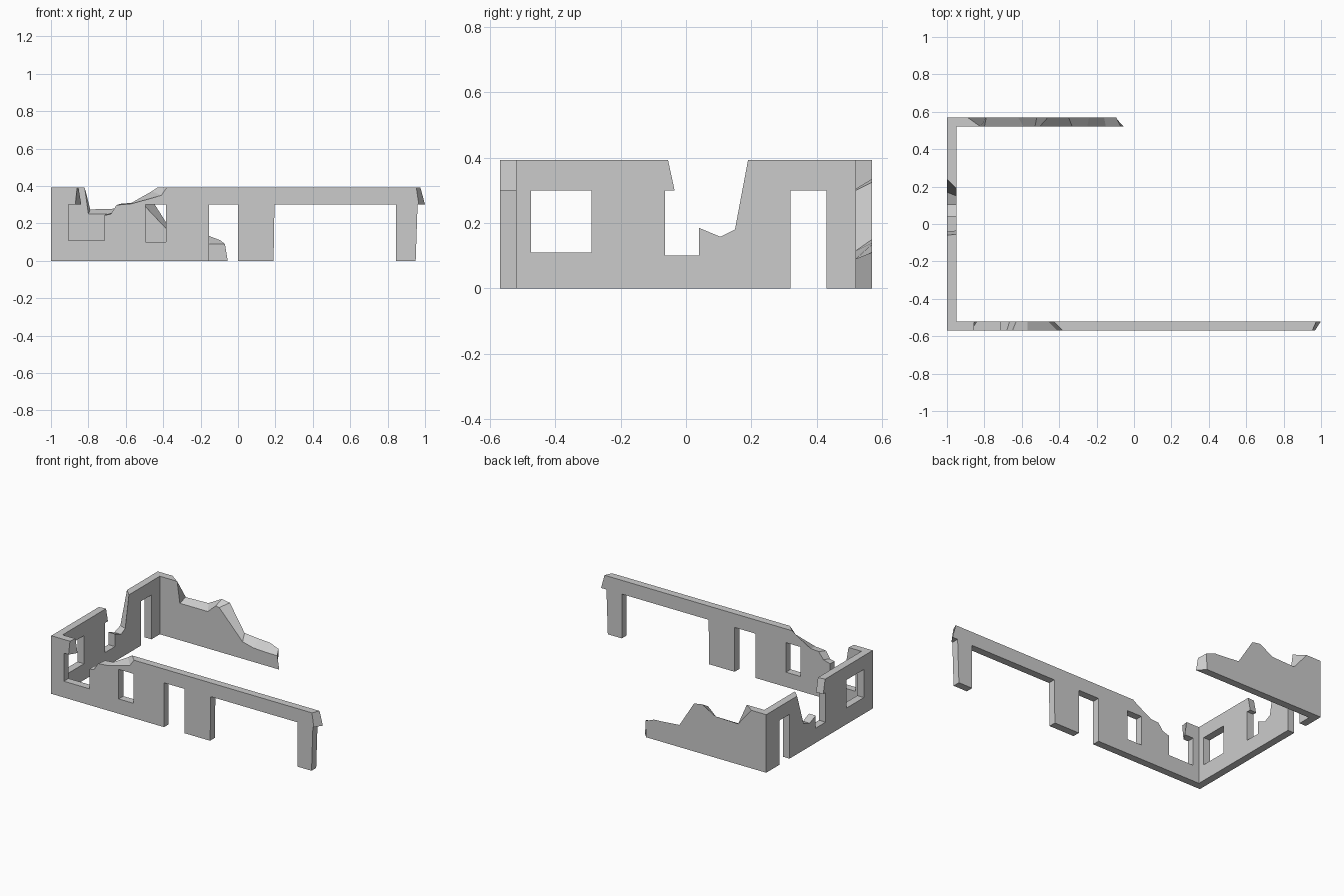
import bpy, bmesh

if "Cube" in bpy.data.objects:
    bpy.data.objects.remove(bpy.data.objects["Cube"])

H = 0.393            # wall height
XO, XI = -1.0, -0.95  # left wall, outside and inside face
YO, YI = 0.57, 0.52   # front/back walls, outside and inside face


def same(*pts):
    """Outline points shared by the outside and inside face."""
    return [(p, p) for p in pts]


def wall(bm, profile, place_out, place_in):
    """Loft between the outside and inside outline; mitred corner ends stay open."""
    outer = [bm.verts.new(place_out(*o)) for o, i in profile]
    inner = [bm.verts.new(place_in(*i)) for o, i in profile]
    bm.faces.new(outer)
    bm.faces.new(inner[::-1])
    n = len(profile)
    for k in range(n):
        m = (k + 1) % n
        at_corner = all(abs(v.co.x - XO) < 1e-5 and abs(abs(v.co.y) - YO) < 1e-5
                        for v in (outer[k], outer[m]))
        if not at_corner:
            bm.faces.new((outer[k], inner[k], inner[m], outer[m]))


# Front wall outline in (x, z): door, wide opening, broken end, crumbled window
front = ([((XO, 0), (XI, 0))]
         + same((-.155, 0), (-.155, .3), (0, .3), (0, 0), (.19, 0), (.195, .3),
                (.845, .3), (.845, 0), (.95, 0), (.96, .3))
         + [((.967, .3), (1.0, .3)), ((.953, H), (.975, H)),
            ((-.38, H), (-.43, H)), ((-.41, .35), (-.46, .372)),
            ((-.57, .305), (-.57, .31)), ((-.65, .298), (-.63, .305)),
            ((-.68, .25), (-.665, .26)), ((-.715, .243), (-.715, .245))]
         + same((-.715, .11), (-.905, .11), (-.905, .3))
         + [((-.87, .3), (-.838, .3)), ((-.86, H), (-.853, H)),
            ((XO, H), (XI, H))])

# Back wall outline in (x, z): jagged slope down to the broken end
back = [((XO, 0), (XI, 0)), ((-.10, 0), (-.055, 0)),
        ((-.095, .11), (-.07, .09)), ((-.16, .135), (-.15, .09)),
        ((-.24, .14), (-.25, .095)), ((-.35, .15), (-.33, .115)),
        ((-.46, .325), (-.505, .30)), ((-.52, .335), (-.53, .305)),
        ((-.62, .28), (-.59, .25)), ((-.79, .275), (-.80, .25)),
        ((-.89, H), (-.82, H)), ((XO, H), (XI, H))]

# Left wall outline in (y, z): door, collapsed window
left = ([((-YO, 0), (-YI, 0))]
        + same((.32, 0), (.32, .3), (.43, .3), (.43, 0))
        + [((YO, 0), (YI, 0)), ((YO, H), (YI, H)),
           ((.24, H), (.19, H)), ((.17, .18), (.15, .18)),
           ((.105, .158), (.105, .158)), ((.04, .185), (.04, .185))]
        + same((.04, .1), (-.065, .1), (-.065, .3))
        + [((-.04, .3), (-.035, .3)), ((-.06, H), (-.055, H)),
           ((-YO, H), (-YI, H))])

bm = bmesh.new()
wall(bm, front, lambda x, z: (x, -YO, z), lambda x, z: (x, -YI, z))
wall(bm, back, lambda x, z: (x, YO, z), lambda x, z: (x, YI, z))
wall(bm, left, lambda y, z: (XO, y, z), lambda y, z: (XI, y, z))
bmesh.ops.remove_doubles(bm, verts=bm.verts[:], dist=1e-4)
bmesh.ops.recalc_face_normals(bm, faces=bm.faces[:])
mesh = bpy.data.meshes.new("ruined_walls")
bm.to_mesh(mesh)
bm.free()
walls = bpy.data.objects.new("ruined_walls", mesh)
bpy.context.collection.objects.link(walls)


def cut_window(centre, size):
    """Cut one intact window through the walls."""
    bpy.ops.mesh.primitive_cube_add(size=1, location=centre)
    cutter = bpy.context.object
    cutter.name = "window_cutter"
    cutter.scale = size
    cutter.hide_render = True
    mod = walls.modifiers.new("window", 'BOOLEAN')
    mod.operation = 'DIFFERENCE'
    mod.solver = 'EXACT'
    mod.object = cutter
    bpy.context.view_layer.objects.active = walls
    bpy.ops.object.modifier_apply(modifier=mod.name)
    bpy.data.objects.remove(cutter)


# Front and left intact windows
cut_window((-.44, -.545, .2), (.11, .15, .2))
cut_window((-.975, -.3825, .205), (.15, .185, .19))
